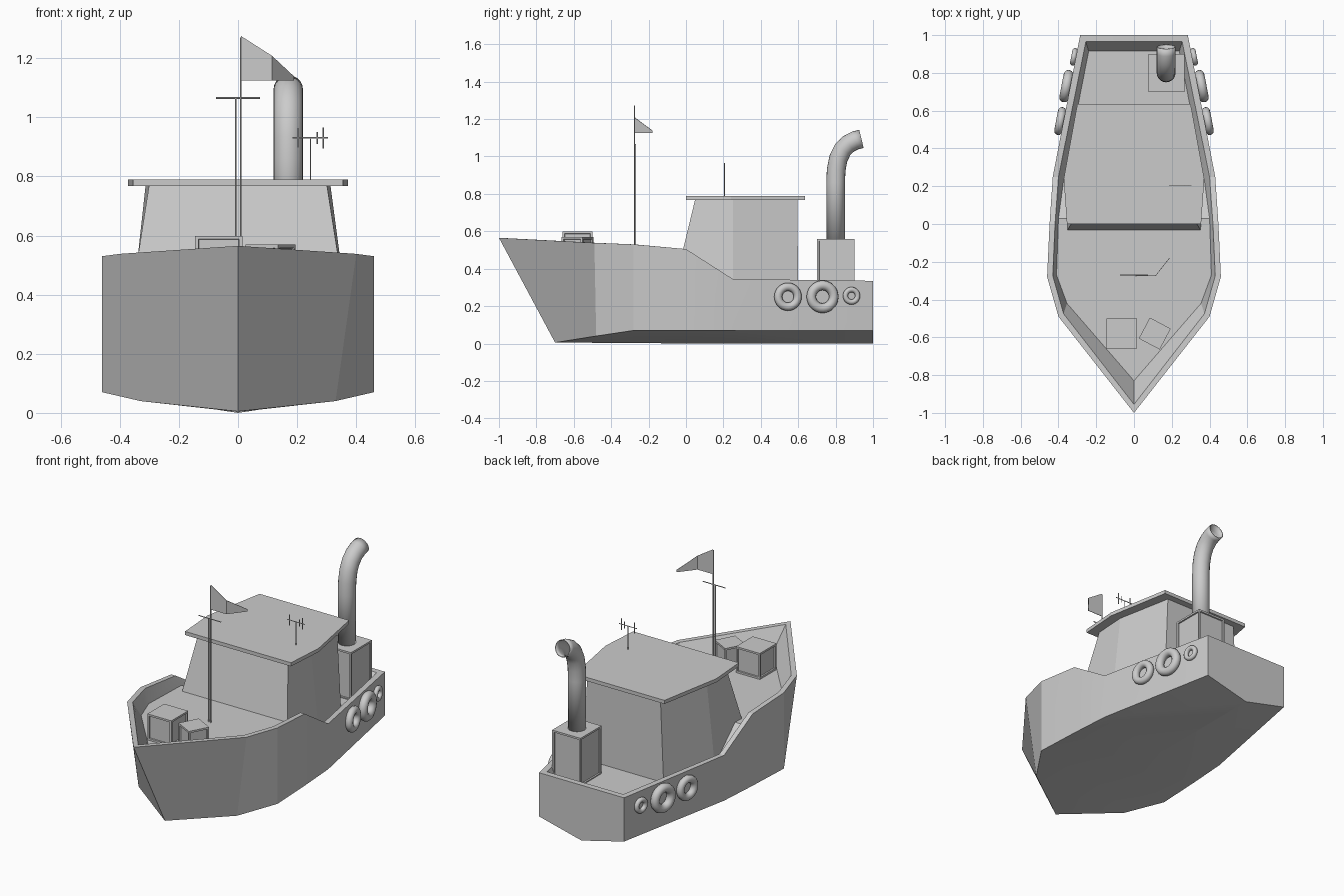
import bpy, bmesh, math
from mathutils import Matrix, Vector

if "Cube" in bpy.data.objects:
    bpy.data.objects.remove(bpy.data.objects["Cube"])


def make(name, bm, smooth=None):
    bmesh.ops.recalc_face_normals(bm, faces=bm.faces)
    me = bpy.data.meshes.new(name)
    bm.to_mesh(me)
    bm.free()
    ob = bpy.data.objects.new(name, me)
    bpy.context.collection.objects.link(ob)
    if smooth:
        bpy.ops.object.select_all(action='DESELECT')
        ob.select_set(True)
        bpy.context.view_layer.objects.active = ob
        bpy.ops.object.shade_smooth_by_angle(angle=math.radians(smooth))
    return ob


def loft(name, low, high):
    """Closed prism between two rings of equal length."""
    bm = bmesh.new()
    a = [bm.verts.new(p) for p in low]
    b = [bm.verts.new(p) for p in high]
    bm.faces.new(a)
    bm.faces.new(b)
    for i in range(len(a)):
        j = (i + 1) % len(a)
        bm.faces.new((a[i], a[j], b[j], b[i]))
    return make(name, bm)


def hexring(pts, z):
    """Half outline mirrored in x, at height z."""
    return [(x, y, z) for x, y in pts] + [(-x, y, z) for x, y in reversed(pts)]


def panel_box(name, size, loc, rot=0):
    """Box whose four sides carry a recessed panel."""
    bm = bmesh.new()
    bmesh.ops.create_cube(bm, size=1)
    bmesh.ops.scale(bm, vec=size, verts=bm.verts)
    sides = [f for f in bm.faces if abs(f.normal.z) < 0.5]
    bmesh.ops.inset_individual(bm, faces=sides, thickness=0.016)
    bmesh.ops.inset_individual(bm, faces=sides, thickness=0.002, depth=-0.008)
    bmesh.ops.transform(bm, verts=bm.verts,
                        matrix=Matrix.Translation(loc) @ Matrix.Rotation(math.radians(rot), 4, 'Z'))
    return make(name, bm)


def rods(name, segments, r=0.003):
    bm = bmesh.new()
    for a, b in segments:
        a, b = Vector(a), Vector(b)
        d = b - a
        m = Matrix.Translation((a + b) / 2) @ d.to_track_quat('Z', 'Y').to_matrix().to_4x4()
        bmesh.ops.create_cone(bm, cap_ends=True, segments=6, radius1=r, radius2=r,
                              depth=d.length, matrix=m)
    return make(name, bm)


# Hull with bulwark and stepped deck: keel, chine, rail outer, rail inner, deck edge, deck centre
stations = [
    [(0, 1, 0), (.285, 1, .07), (.285, 1, .335), (.255, .965, .335), (.24, .915, .27), (0, .915, .27)],
    [(0, .25, 0), (.43, .25, .07), (.43, .25, .345), (.40, .25, .345), (.37, .25, .27), (0, .25, .27)],
    [(0, 0, 0), (.447, 0, .07), (.447, 0, .505), (.418, 0, .505), (.40, .03, .44), (0, .03, .44)],
    [(0, -.28, .003), (.46, -.28, .07), (.46, -.28, .53), (.43, -.275, .53), (.41, -.27, .44), (0, -.27, .44)],
    [(0, -.48, .004), (.33, -.48, .04), (.40, -.49, .538), (.373, -.475, .538), (.355, -.42, .44), (0, -.42, .44)],
    [(0, -.7, .005), (0, -.7, .005), (0, -1, .565), (0, -.955, .563), (0, -.83, .44), (0, -.83, .44)],
]
bm = bmesh.new()


def face(pts):
    uniq = list(dict.fromkeys(pts))
    if len(uniq) > 2:
        bm.faces.new([bm.verts.new(p) for p in uniq])


for s in (1, -1):
    st = [[(s * x if x else 0, y, z) for x, y, z in row] for row in stations]
    for a, b in zip(st, st[1:]):
        for i in range(5):
            face([a[i], a[i + 1], b[i + 1], b[i]])
    keel, chine, rail, rin, deck, mid = st[0]
    out_c, in_c = (0, 1, .335), (0, .965, .335)
    face([keel, chine, rail, out_c])
    face([rail, rin, in_c, out_c])
    face([rin, deck, mid, in_c])
bmesh.ops.remove_doubles(bm, verts=bm.verts, dist=1e-5)
make("hull", bm, 20)

# Wheelhouse and roof
loft("wheelhouse", hexring([(.38, -.073), (.368, .25), (.27, .6)], .265),
     hexring([(.30, .05), (.312, .25), (.245, .595)], .775))
roof = [(.355, .0), (.372, .24), (.30, .635)]
loft("roof", hexring(roof, .768), hexring(roof, .79))

# Engine box and exhaust pipe (open tube)
panel_box("engine_box", (.19, .2, .295), (.172, .80, .4125))
path = [(.80, .55), (.80, .86), (.803, .93), (.815, .99), (.838, 1.037), (.87, 1.068), (.905, 1.086), (.938, 1.094)]
bm = bmesh.new()
rings = []
n = 20
for i, (y, z) in enumerate(path):
    p, q = path[max(i - 1, 0)], path[min(i + 1, len(path) - 1)]
    t = Vector((0, q[0] - p[0], q[1] - p[1])).normalized()
    side = Vector((1, 0, 0))
    up = t.cross(side)
    rings.append([bm.verts.new(Vector((.17, y, z)) + .05 * (math.cos(a) * side + math.sin(a) * up))
                  for a in (2 * math.pi * k / n for k in range(n))])
for a, b in zip(rings, rings[1:]):
    for k in range(n):
        bm.faces.new((a[k], a[(k + 1) % n], b[(k + 1) % n], b[k]))
pipe = make("exhaust_pipe", bm, 40)
wall = pipe.modifiers.new("wall", 'SOLIDIFY')
wall.thickness = 0.005

# Tyre fenders on both sides
slope = math.atan2(.145, .75)
for s, label in ((1, "right"), (-1, "left")):
    for i, (y, z, R, r) in enumerate([(.545, .25, .053, .022), (.73, .25, .061, .026), (.885, .255, .033, .014)]):
        x = .285 + (1 - y) * .145 / .75 + r * .8
        bpy.ops.mesh.primitive_torus_add(major_radius=R, minor_radius=r, major_segments=28, minor_segments=12,
                                         location=(s * x, y, z), rotation=(0, math.pi / 2, s * slope))
        ob = bpy.context.object
        ob.name = f"tyre_{label}_{i + 1}"
        bpy.ops.object.shade_smooth()

# Crates on the foredeck
panel_box("crate_large", (.16, .16, .158), (-.065, -.58, .52))
panel_box("crate_small", (.125, .125, .128), (.11, -.58, .505), -28)

# Masts, flag and aerial
rods("flag_pole", [((.01, -.275, .44), (.01, -.275, 1.27))])
rods("mast", [((-.007, -.27, .44), (-.007, -.27, 1.067)), ((-.075, -.27, 1.065), (.075, -.27, 1.065))])
ax, ay = .245, .205
rods("aerial", [((ax, ay, .785), (ax, ay, .93)), ((.185, ay, .93), (.305, ay, .93))]
     + [((x, ay, .93 - h), (x, ay, .93 + h)) for x, h in ((.203, .033), (.268, .02), (.288, .035))], .0025)
bm = bmesh.new()
cols = [[bm.verts.new((x, y, z)) for z in (1.125, top)]
        for x, y, top in ((.01, -.275, 1.275), (.115, -.275, 1.208), (.19, -.18, 1.138))]
for a, b in zip(cols, cols[1:]):
    bm.faces.new((a[0], b[0], b[1], a[1]))
flag = make("flag", bm)
flag.modifiers.new("cloth", 'SOLIDIFY').thickness = 0.003
